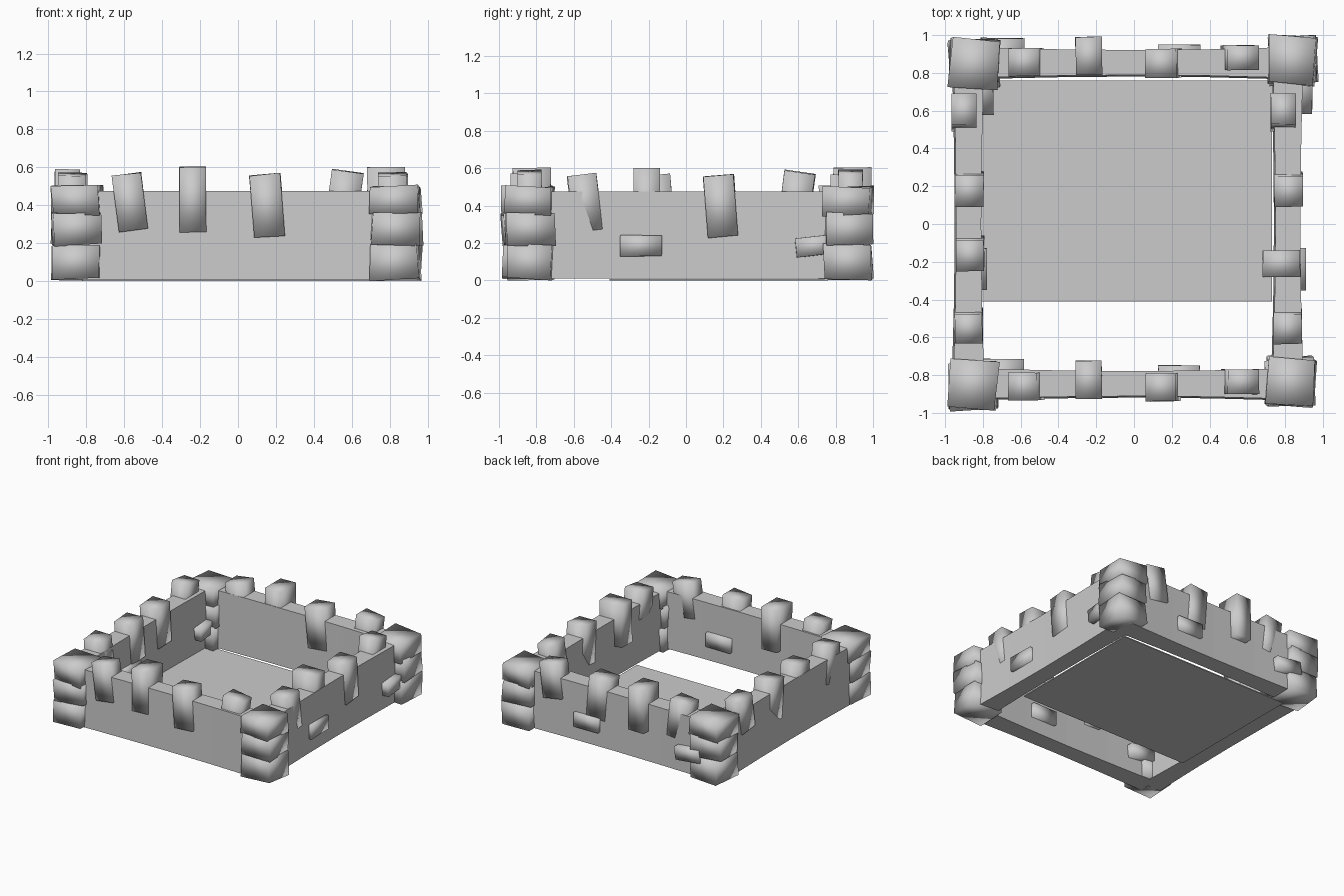
import bpy, bmesh, random
from math import radians
from mathutils import Matrix, Vector

random.seed(4)
default = bpy.data.objects.get("Cube")
if default:
    bpy.data.objects.remove(default)

stone = bpy.data.materials.new("grey_stone")
stone.use_nodes = True
colour = (0.6, 0.6, 0.6, 1)
stone.diffuse_color = colour
stone.node_tree.nodes["Principled BSDF"].inputs["Base Color"].default_value = colour


def finish(name, bm, smooth=False):
    bmesh.ops.recalc_face_normals(bm, faces=bm.faces)
    mesh = bpy.data.meshes.new(name)
    bm.to_mesh(mesh)
    bm.free()
    mesh.materials.append(stone)
    for p in mesh.polygons:
        p.use_smooth = smooth
    ob = bpy.data.objects.new(name, mesh)
    bpy.context.collection.objects.link(ob)
    return ob


def block(name, size, matrix, jitter=0.0, smooth=True):
    """Box of a given size, slightly irregular, placed by a matrix."""
    bm = bmesh.new()
    bmesh.ops.create_cube(bm, size=1)
    for v in bm.verts:
        v.co = Vector(c * s for c, s in zip(v.co, size))
        v.co += Vector(random.uniform(-jitter, jitter) for _ in range(3))
    bm.transform(matrix)
    return finish(name, bm, smooth)


def wall(name, frame):
    """Long wall along local y, a little pinched towards its middle."""
    bm = bmesh.new()
    rings = []
    for u, half in ((-0.85, 0.082), (-0.4, 0.07), (0, 0.066), (0.4, 0.07), (0.85, 0.08)):
        ring = [(-half - 0.008, u, 0.01), (half, u, 0.01), (half, u, 0.475), (-half, u, 0.475)]
        rings.append([bm.verts.new(p) for p in ring])
    for a, b in zip(rings, rings[1:]):
        for i in range(4):
            j = (i + 1) % 4
            bm.faces.new((a[i], a[j], b[j], b[i]))
    bm.faces.new(rings[0])
    bm.faces.new(rings[-1])
    bm.transform(frame)
    finish(name, bm)


def set_stone(name, frame, u, z, width, height, tilt, near, far):
    """Stone set through a wall from depth near to far."""
    m = frame @ Matrix.Translation(((near + far) / 2, u, z)) @ Matrix.Rotation(radians(tilt), 4, 'X')
    block(name, (far - near, width, height), m, 0.003)


# Stones: along, height, width, length, tilt, near depth, far depth
battlements = [
    (-0.57, 0.415, 0.155, 0.30, 7, -0.075, 0.072),
    (-0.24, 0.430, 0.140, 0.345, 0, -0.135, 0.064),
    (0.155, 0.398, 0.165, 0.33, 4.5, -0.072, 0.08),
    (0.56, 0.440, 0.165, 0.28, -8, -0.09, 0.04),
]
leaning = (-0.185, 0.398, 0.165, 0.33, 5, -0.065, 0.08)
low_stones = [
    (-0.24, 0.185, 0.22, 0.11, 0, -0.03, 0.095),
    (0.695, 0.185, 0.22, 0.10, 6, -0.03, 0.13),
]

# Four walls: centre, battlement turn, low stone turn, shifts along and across
walls = {
    "right": ((0.815, 0), 0, 0, 0.03, 0.0),
    "left": ((-0.875, 0), 0, 0, 0.03, 0.0),
    "front": ((0, -0.845), -90, 90, 0.0, 0.015),
    "back": ((0, 0.855), -90, 90, 0.0, 0.0),
}
for side, ((cx, cy), turn, low_turn, along, across) in walls.items():
    at = Matrix.Translation((cx, cy, 0))
    frame = at @ Matrix.Rotation(radians(turn), 4, 'Z')
    low_frame = at @ Matrix.Rotation(radians(low_turn), 4, 'Z')
    wall(side + "_wall", low_frame)
    shifted = frame @ Matrix.Translation((across, along, 0))
    for i, spec in enumerate(battlements):
        if side == "left" and i == 1:
            spec = leaning
        set_stone(f"{side}_battlement_{i + 1}", shifted, *spec)
    for i, spec in enumerate(low_stones):
        set_stone(f"{side}_low_stone_{i + 1}", low_frame, *spec)

# Corner towers, three rough stones each
corners = {
    "front_left_side": (-0.848, -0.855),
    "front_right_side": (0.828, -0.835),
    "back_left_side": (-0.848, 0.85),
    "back_right_side": (0.838, 0.865),
}
for name, (x, y) in corners.items():
    for i, (z, height) in enumerate(((0.1, 0.18), (0.275, 0.17), (0.425, 0.15))):
        m = Matrix.Translation((x, y, z)) @ Matrix.Rotation(radians((-3, 3, -4)[i]), 4, 'Z')
        block(f"{name}_corner_{i + 1}", (0.25, 0.25, height), m, 0.01)

# Thin floor slab, open along the front
block("floor", (1.55, 1.17, 0.008), Matrix.Translation((-0.045, 0.175, 0.004)), smooth=False)
